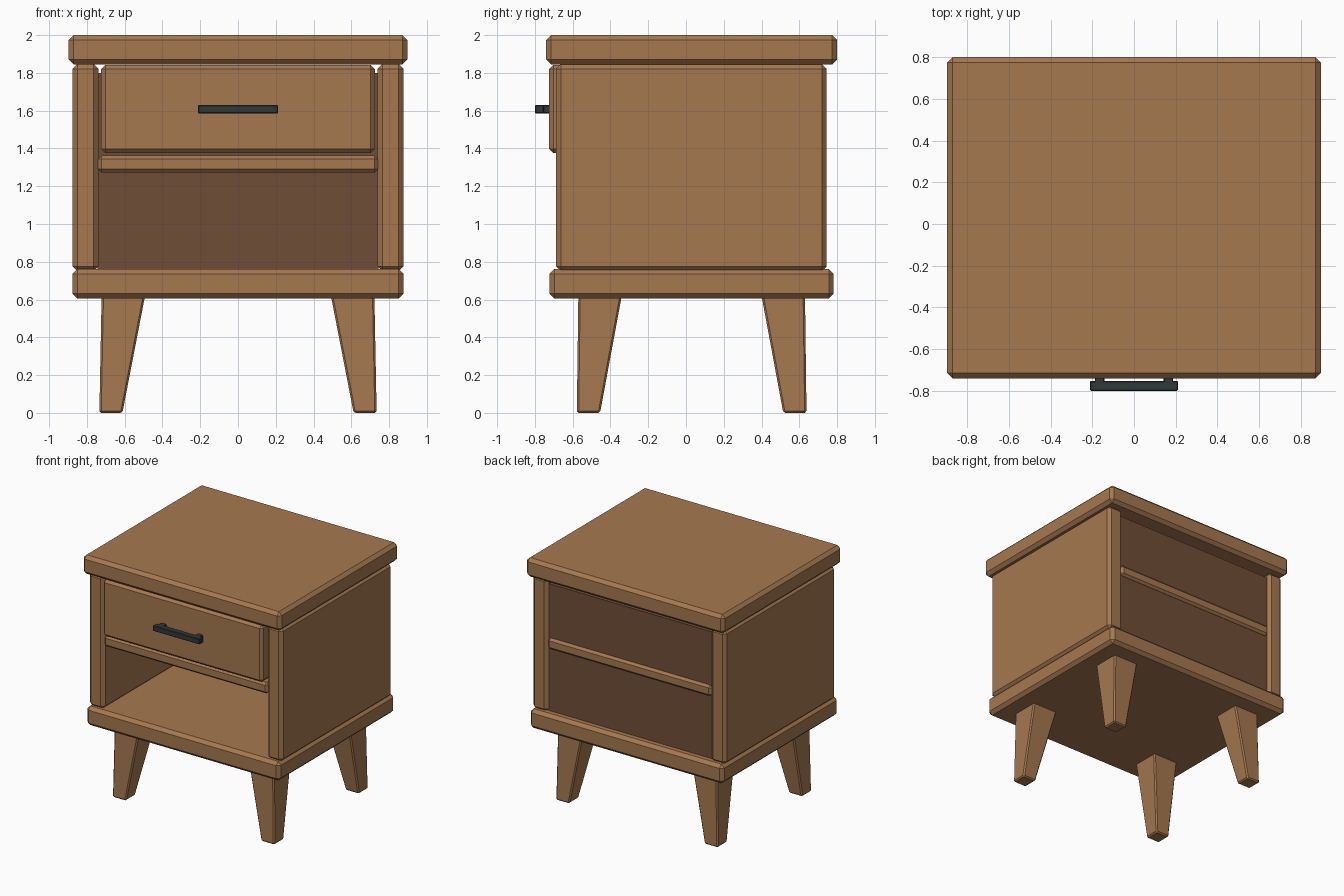
import bpy, bmesh

if "Cube" in bpy.data.objects:
    bpy.data.objects.remove(bpy.data.objects["Cube"])


def material(name, rgb):
    m = bpy.data.materials.new(name)
    m.diffuse_color = (*rgb, 1)
    m.use_nodes = True
    m.node_tree.nodes["Principled BSDF"].inputs["Base Color"].default_value = m.diffuse_color
    return m


wood = material("wood", (0.38, 0.19, 0.08))
dark_wood = material("dark_wood", (0.16, 0.076, 0.038))
metal = material("dark_metal", (0.03, 0.04, 0.04))


def block(name, lo, hi, mat, bevel=0.026, foot=None):
    """Chamfered box between two corners; foot = (x0, x1, y0, y1) of a tapered bottom."""
    bm = bmesh.new()
    bmesh.ops.create_cube(bm, size=1)
    for v in bm.verts:
        top = v.co.z > 0
        x0, x1, y0, y1 = foot if foot and not top else (lo[0], hi[0], lo[1], hi[1])
        v.co = (x1 if v.co.x > 0 else x0, y1 if v.co.y > 0 else y0, hi[2] if top else lo[2])
    bmesh.ops.recalc_face_normals(bm, faces=bm.faces)
    mesh = bpy.data.meshes.new(name)
    bm.to_mesh(mesh)
    bm.free()
    mesh.materials.append(mat)
    obj = bpy.data.objects.new(name, mesh)
    bpy.context.collection.objects.link(obj)
    if bevel:
        mod = obj.modifiers.new("chamfer", 'BEVEL')
        mod.width = bevel
        mod.segments = 1
        mod.limit_method = 'NONE'
    return obj


# Cabinet body
block("table_top", (-0.897, -0.74, 1.845), (0.897, 0.80, 2.0), wood)
block("base_board", (-0.876, -0.722, 0.605), (0.876, 0.782, 0.762), wood)
for side, s in (("left", -1), ("right", 1)):
    xs = sorted((s * 0.738, s * 0.876))
    block(side + "_side_panel", (xs[0], -0.688, 0.75), (xs[1], 0.745, 1.847), wood)
block("shelf", (-0.74, -0.682, 1.272), (0.74, 0.738, 1.362), wood, 0.018)
block("back_panel", (-0.745, 0.685, 0.755), (0.745, 0.718, 1.80), dark_wood, 0)

# Drawer
block("drawer", (-0.724, -0.724, 1.375), (0.724, 0.60, 1.842), wood, 0.022)

# Handle bar and its two posts
block("handle_bar", (-0.212, -0.80, 1.585), (0.212, -0.752, 1.63), metal, 0.005)
for side, s in (("left", -1), ("right", 1)):
    block(side + "_handle_post", (s * 0.165 - 0.023, -0.765, 1.585),
          (s * 0.165 + 0.023, -0.71, 1.63), metal, 0.004)

# Tapered legs, mirrored about the middle of the base board
cy = 0.03
for side, sx in (("left", -1), ("right", 1)):
    for end, sy in (("front", -1), ("back", 1)):
        tx = sorted((sx * 0.492, sx * 0.722))
        ty = sorted((cy + sy * 0.37, cy + sy * 0.60))
        bx = sorted((sx * 0.612, sx * 0.734))
        by = sorted((cy + sy * 0.485, cy + sy * 0.608))
        block(f"{end}_{side}_leg", (tx[0], ty[0], 0), (tx[1], ty[1], 0.62), wood, 0.01,
              foot=(*bx, *by))
